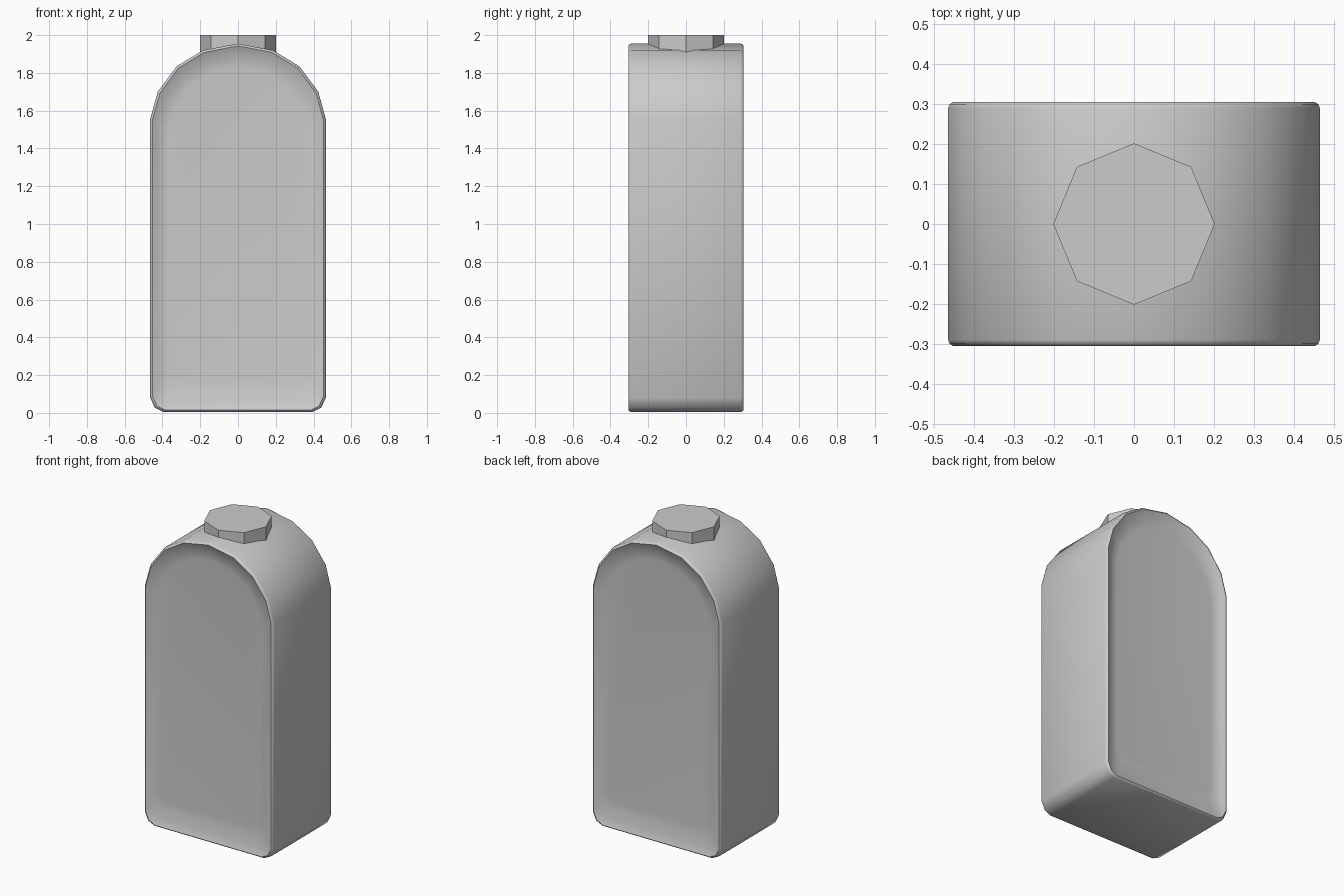
import bpy, bmesh, math

cube = bpy.data.objects.get("Cube")
if cube:
    bpy.data.objects.remove(cube, do_unlink=True)

mat = bpy.data.materials.new("plain grey")
mat.use_nodes = True
grey = (0.6, 0.6, 0.6, 1)
mat.diffuse_color = grey
mat.node_tree.nodes["Principled BSDF"].inputs["Base Color"].default_value = grey


def finish(name, bm):
    bmesh.ops.recalc_face_normals(bm, faces=bm.faces)
    mesh = bpy.data.meshes.new(name)
    bm.to_mesh(mesh)
    bm.free()
    mesh.materials.append(mat)
    obj = bpy.data.objects.new(name, mesh)
    bpy.context.collection.objects.link(obj)
    return obj


# Arched bottle outline: right half from the base up, then mirrored
half = [(0.395, 0.005), (0.44, 0.027), (0.465, 0.08), (0.465, 1.555),
        (0.425, 1.70), (0.325, 1.835), (0.185, 1.92)]
outline = half + [(0, 1.955)] + [(-x, z) for x, z in reversed(half)]

# Cross-section of the rim and recessed panel: depth y, side, top and bottom inset
rim = [(0.29, 0, 0, 0), (0.3, 0.004, 0.004, 0.004), (0.305, 0.012, 0.012, 0.01),
       (0.3, 0.022, 0.022, 0.02), (0.29, 0.04, 0.045, 0.06),
       (0.278, 0.07, 0.09, 0.125), (0.275, 0.1, 0.12, 0.16)]
sections = [(-y, *rest) for y, *rest in reversed(rim)] + rim

bm = bmesh.new()
rings = []
for y, side, top, bottom in sections:
    ring = []
    for x, z in outline:
        t = (z - 0.98) / 0.975
        shift = -top * t if t > 0 else -bottom * t
        ring.append(bm.verts.new((x * (1 - side / 0.465), y, z + shift)))
    rings.append(ring)
n = len(outline)
for a, b in zip(rings, rings[1:]):
    for i in range(n):
        j = (i + 1) % n
        bm.faces.new((a[i], a[j], b[j], b[i]))
bm.faces.new(rings[0])
bm.faces.new(rings[-1])
body = finish("bottle_body", bm)
bpy.ops.object.select_all(action="DESELECT")
body.select_set(True)
bpy.context.view_layer.objects.active = body
bpy.ops.object.shade_smooth_by_angle(angle=math.radians(40))

# Flat octagonal cap sunk into the crown
bm = bmesh.new()
bmesh.ops.create_cone(bm, cap_ends=True, segments=8, radius1=0.202, radius2=0.202, depth=0.12)
bmesh.ops.translate(bm, verts=bm.verts, vec=(0, 0, 1.94))
finish("cap", bm)
